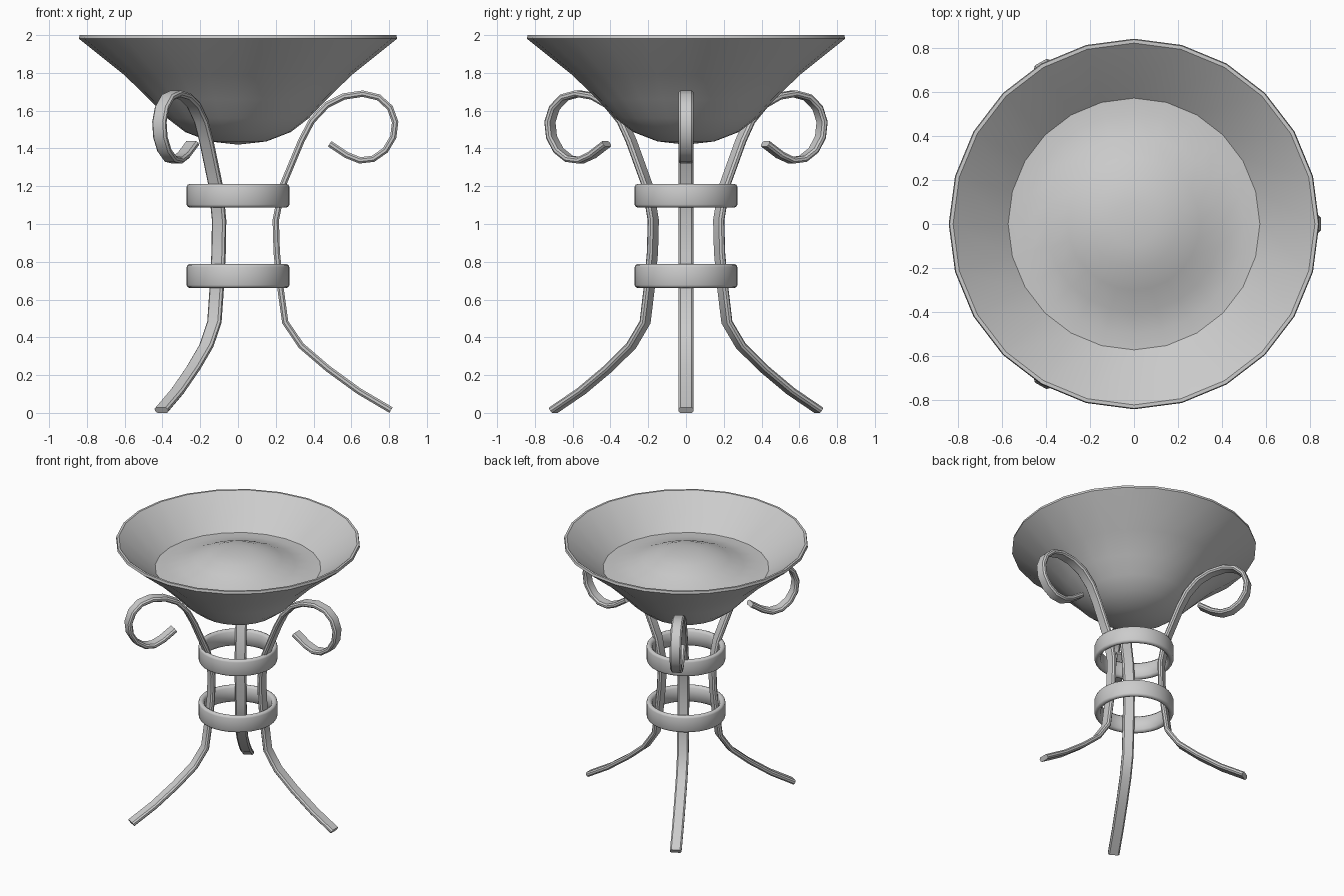
import bpy
import bmesh
from math import cos, sin, pi, radians
from mathutils import Vector

if "Cube" in bpy.data.objects:
    bpy.data.objects.remove(bpy.data.objects["Cube"])


def finish(name, bm, angle=35):
    bmesh.ops.remove_doubles(bm, verts=bm.verts, dist=0.0001)
    bmesh.ops.recalc_face_normals(bm, faces=bm.faces)
    me = bpy.data.meshes.new(name)
    bm.to_mesh(me)
    bm.free()
    ob = bpy.data.objects.new(name, me)
    bpy.context.collection.objects.link(ob)
    bpy.ops.object.select_all(action='DESELECT')
    ob.select_set(True)
    bpy.context.view_layer.objects.active = ob
    bpy.ops.object.shade_smooth_by_angle(angle=radians(angle))
    return ob


def bridge(bm, loops, closed):
    """Join successive vertex loops with quads."""
    pairs = list(zip(loops, loops[1:])) + ([(loops[-1], loops[0])] if closed else [])
    for a, b in pairs:
        n = len(a)
        for i in range(n):
            j = (i + 1) % n
            bm.faces.new((a[i], a[j], b[j], b[i]))


def lathe(name, profile, sides=24, closed=False, angle=35):
    """Spin an (r, z) profile around the z axis."""
    bm = bmesh.new()
    loops = [[bm.verts.new((r * cos(2 * pi * i / sides), r * sin(2 * pi * i / sides), z))
              for i in range(sides)] for r, z in profile]
    bridge(bm, loops, closed)
    bmesh.ops.remove_doubles(bm, verts=bm.verts, dist=0.0001)
    bmesh.ops.dissolve_degenerate(bm, dist=0.00001, edges=bm.edges)
    return finish(name, bm, angle)


def scroll_leg(name, path, turn, width=0.08, thick=0.034, chamfer=0.01):
    """Sweep a chamfered flat bar along an (r, z) path, turned about z."""
    w, t, c = width / 2, thick / 2, chamfer
    section = [(w, t - c), (w - c, t), (c - w, t), (-w, t - c),
               (-w, c - t), (c - w, -t), (w - c, -t), (w, c - t)]
    pts = [Vector(p) for p in path]
    bm = bmesh.new()
    loops = []
    for i, p in enumerate(pts):
        d = (pts[min(i + 1, len(pts) - 1)] - pts[max(i - 1, 0)]).normalized()
        n = Vector((d.y, -d.x))
        loop = []
        for side, out in section:
            r, z = p + n * out
            loop.append(bm.verts.new((r * cos(turn) - side * sin(turn),
                                      r * sin(turn) + side * cos(turn), z)))
        loops.append(loop)
    bridge(bm, loops, False)
    bm.faces.new(loops[0])
    bm.faces.new(loops[-1])
    return finish(name, bm, 40)


# Flared bowl with a thin lip
lathe("bowl", [(0, 1.42), (0.15, 1.437), (0.28, 1.487), (0.375, 1.56), (0.47, 1.66),
               (0.60, 1.787), (0.835, 1.975), (0.842, 1.982), (0.838, 2.0), (0.822, 2.0),
               (0.59, 1.81), (0.45, 1.68), (0.27, 1.52), (0, 1.45)])

# Gently mounded filling inside the bowl
lathe("bowl_filling", [(0, 1.92), (0.1, 1.917), (0.2, 1.9), (0.3, 1.862), (0.4, 1.818),
                       (0.5, 1.795), (0.585, 1.793)], angle=60)

# Three legs: splayed foot, upright waist, scrolled top
path = [(0.81, 0.015), (0.64, 0.115), (0.475, 0.235), (0.335, 0.355), (0.25, 0.48),
        (0.225, 0.66), (0.205, 0.85), (0.20, 1.02), (0.235, 1.2), (0.285, 1.32),
        (0.335, 1.44), (0.39, 1.545), (0.47, 1.63), (0.56, 1.675), (0.66, 1.69),
        (0.745, 1.67), (0.805, 1.615), (0.832, 1.54), (0.822, 1.46), (0.78, 1.39),
        (0.715, 1.345), (0.645, 1.337), (0.575, 1.365), (0.485, 1.425)]
for k in range(3):
    scroll_leg(f"scroll_leg_{k + 1}", path, k * 2 * pi / 3)

# Two rounded bands around the waist
for label, low, high in (("lower", 0.662, 0.787), ("upper", 1.088, 1.212)):
    a, b, c = 0.232, 0.272, 0.015
    lathe(f"{label}_ring", [(a + c, low), (b - c, low), (b - c * 0.3, low + c * 0.3), (b, low + c),
                            (b, high - c), (b - c * 0.3, high - c * 0.3), (b - c, high),
                            (a + c, high), (a, high - c), (a, low + c)], 32, True, 50)
